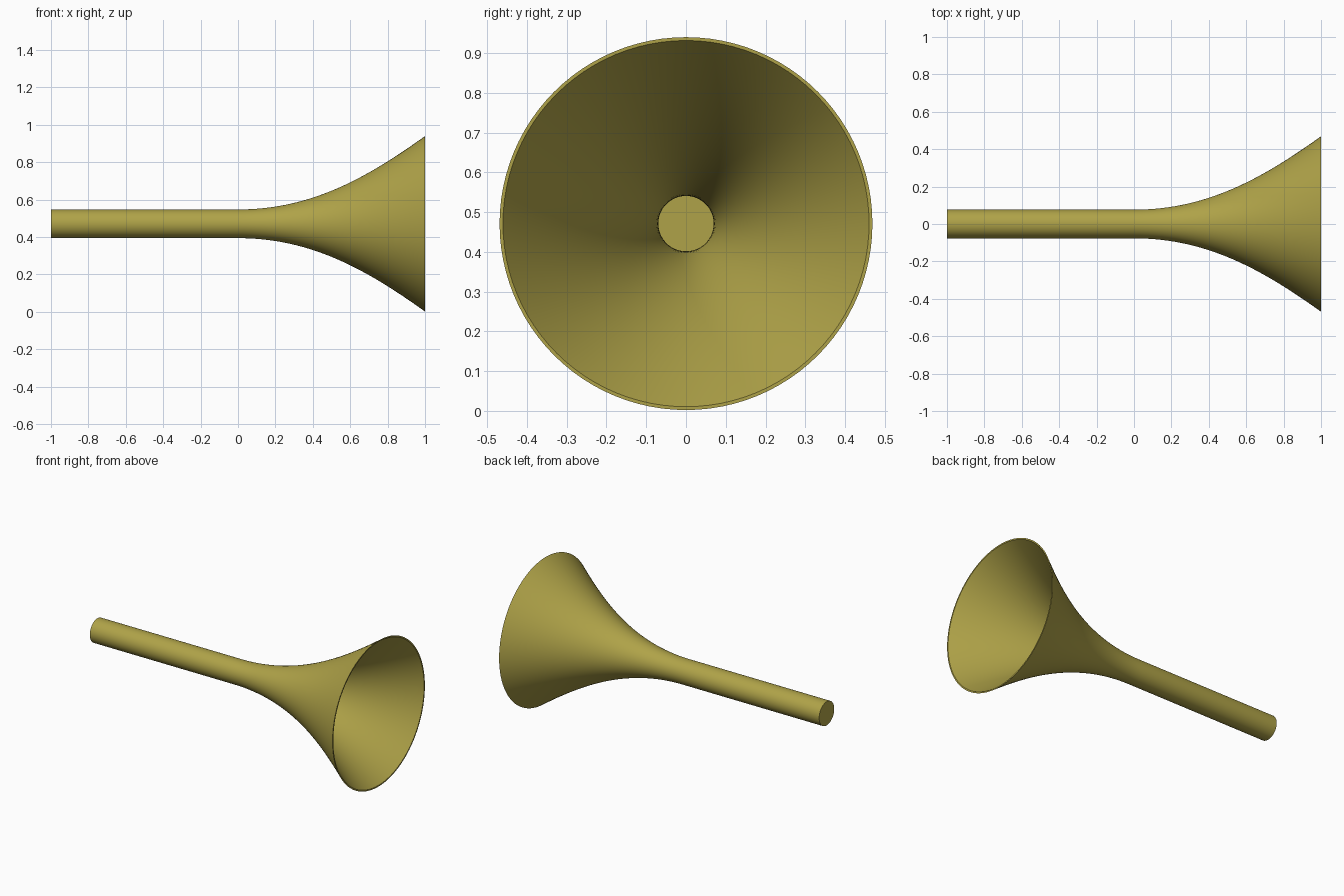
import bpy, bmesh, math
from mathutils import Vector

if "Cube" in bpy.data.objects:
    bpy.data.objects.remove(bpy.data.objects["Cube"])

AXIS_Z, WALL, SEGS = 0.471, 0.007, 96

brass = bpy.data.materials.new("old_brass")
brass.diffuse_color = (0.43, 0.365, 0.065, 1)
brass.use_nodes = True
brass.node_tree.nodes["Principled BSDF"].inputs["Base Color"].default_value = brass.diffuse_color


def bezier(p0, p1, p2, p3, n):
    p = [Vector(q) for q in (p0, p1, p2, p3)]
    out = []
    for i in range(n + 1):
        t = i / n
        s = 1 - t
        out.append(p[0]*s**3 + p[1]*3*s*s*t + p[2]*3*s*t*t + p[3]*t**3)
    return out


# Outer profile as (x, radius): straight tube, then the flared bell
outer = [Vector((-1, 0.0765))] + bezier((0, 0.0765), (0.4, 0.0765),
                                       (0.7, 0.255), (1, 0.469), 32)

# Inner profile: outer one pushed in along its normal by the wall thickness
inner = []
for i, p in enumerate(outer):
    d = (outer[min(i + 1, len(outer) - 1)] - outer[max(i - 1, 0)]).normalized()
    inner.append(p + Vector((d.y, -d.x)) * WALL)
inner[0].x = -1 + WALL
inner[-1] = Vector((1, 0.469 - WALL * 1.2))

# Closed mouthpiece end, outer wall, rim, bore, bore floor
profile = [Vector((-1, 0))] + outer + inner[::-1] + [Vector((-1 + WALL, 0))]

bm = bmesh.new()
verts = [bm.verts.new((p.x, 0, p.y)) for p in profile]
edges = [bm.edges.new(pair) for pair in zip(verts, verts[1:])]
bmesh.ops.spin(bm, geom=verts + edges, cent=(0, 0, 0), axis=(1, 0, 0),
               angle=math.tau, steps=SEGS, use_duplicate=False)
bmesh.ops.remove_doubles(bm, verts=bm.verts, dist=1e-5)
bmesh.ops.recalc_face_normals(bm, faces=bm.faces)

mesh = bpy.data.meshes.new("horn")
bm.to_mesh(mesh)
bm.free()
mesh.materials.append(brass)
horn = bpy.data.objects.new("horn", mesh)
horn.location.z = AXIS_Z
bpy.context.collection.objects.link(horn)
bpy.context.view_layer.objects.active = horn
horn.select_set(True)
bpy.ops.object.shade_smooth_by_angle(angle=math.radians(35))
